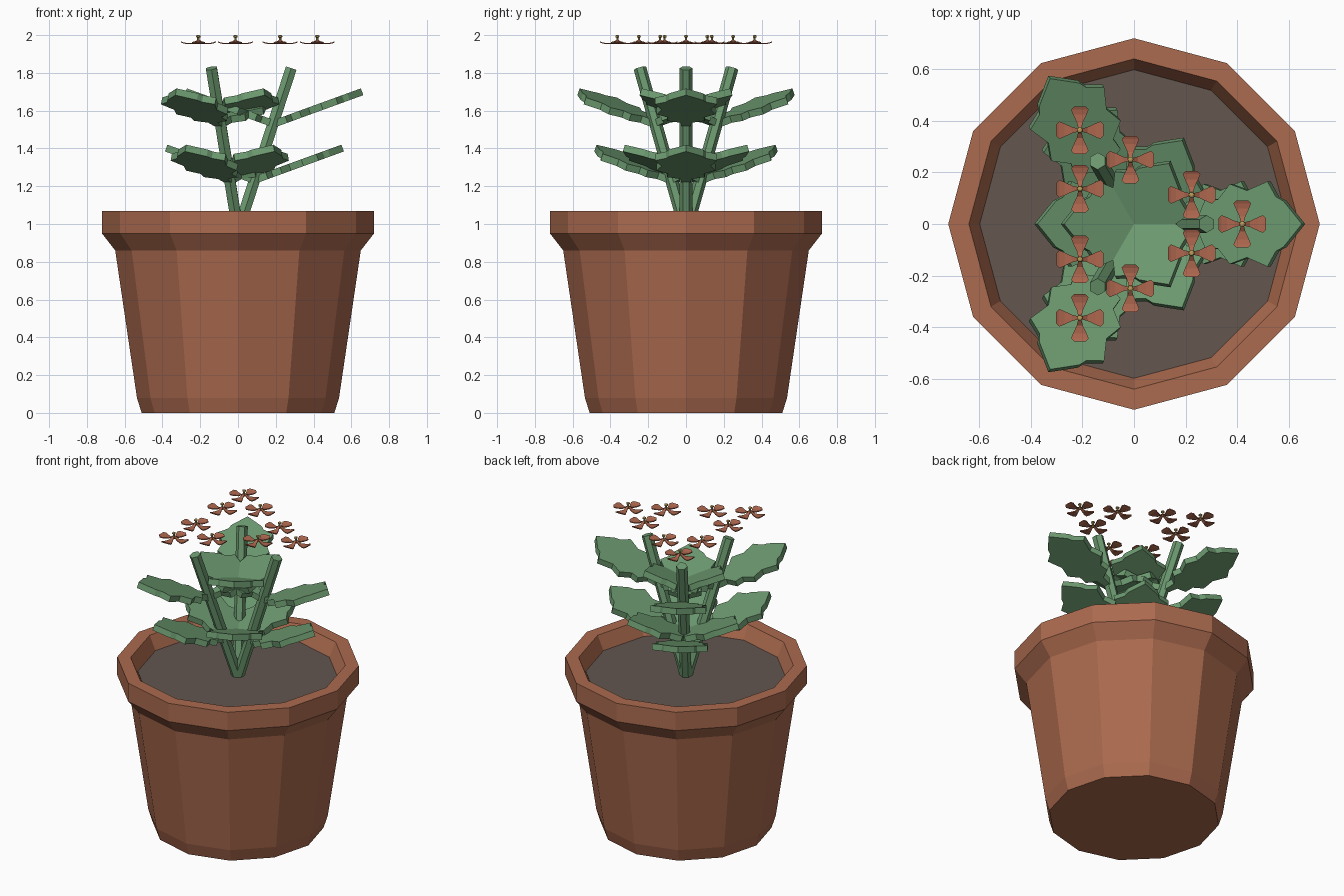
import bpy, bmesh, math
from mathutils import Vector, Matrix

if "Cube" in bpy.data.objects:
    bpy.data.objects.remove(bpy.data.objects["Cube"])


def material(name, rgb):
    m = bpy.data.materials.new(name)
    m.diffuse_color = (*rgb, 1)
    m.use_nodes = True
    m.node_tree.nodes["Principled BSDF"].inputs["Base Color"].default_value = m.diffuse_color
    return m


TERRACOTTA = material("terracotta", (0.41, 0.145, 0.077))
SOIL = material("soil brown", (0.125, 0.094, 0.078))
GREEN = material("leaf green", (0.15, 0.32, 0.16))
PETAL = material("petal rust", (0.42, 0.135, 0.075))
POLLEN = material("pollen yellow", (0.48, 0.34, 0.10))


def finish(name, bm, mat):
    bmesh.ops.recalc_face_normals(bm, faces=bm.faces)
    me = bpy.data.meshes.new(name)
    bm.to_mesh(me)
    bm.free()
    me.materials.append(mat)
    ob = bpy.data.objects.new(name, me)
    bpy.context.collection.objects.link(ob)
    return ob


def lathe(name, profile, sides, mat, closed=False, offset=Vector()):
    """Revolve (radius, z) points; ends are capped unless closed."""
    bm = bmesh.new()
    rings = [[bm.verts.new(offset + Vector((r * math.cos(a), r * math.sin(a), z)))
              for a in (2 * math.pi * i / sides for i in range(sides))]
             for r, z in profile]
    for a, b in zip(rings, rings[1:]):
        for i in range(sides):
            j = (i + 1) % sides
            bm.faces.new((a[i], a[j], b[j], b[i]))
    bm.faces.new(rings[0])
    bm.faces.new(rings[-1])
    return finish(name, bm, mat)


# Pot, with the inside running down to the soil
lathe("pot", [(0.51, 0), (0.535, 0.08), (0.65, 0.86), (0.72, 0.95), (0.72, 1.07),
              (0.64, 1.07), (0.59, 0.96)], 12, TERRACOTTA)
lathe("soil", [(0.588, 0.955), (0.598, 0.98)], 12, SOIL)


def stem(name, az):
    lean = math.atan2(0.285, 0.87)
    bm = bmesh.new()
    length = 0.905
    bmesh.ops.create_cone(bm, cap_ends=True, segments=6, radius1=0.034,
                          radius2=0.034, depth=length)
    bm.transform(Matrix.Rotation(az, 4, 'Z') @ Matrix.Translation((0, 0, 0.965))
                 @ Matrix.Rotation(lean, 4, 'Y') @ Matrix.Translation((0, 0, length / 2)))
    finish(name, bm, GREEN)


# Half outline of the toothed leaf: distance along, half width
LEAF = [(0.0, 0.02), (0.07, 0.03), (0.10, 0.10), (0.15, 0.095), (0.20, 0.155),
        (0.27, 0.13), (0.355, 0.165), (0.39, 0.105), (0.42, 0.09)]


def leaf(name, az, flip, x, z):
    bm = bmesh.new()
    outline = LEAF + [(0.497, 0)] + [(s, -w) for s, w in reversed(LEAF)]
    face = bm.faces.new([bm.verts.new((s, w, -0.019)) for s, w in outline])
    ext = bmesh.ops.extrude_face_region(bm, geom=[face])
    bmesh.ops.translate(bm, vec=(0, 0, 0.038),
                        verts=[v for v in ext["geom"] if isinstance(v, bmesh.types.BMVert)])
    bm.transform(Matrix.Rotation(az, 4, 'Z') @ Matrix.Translation((x, 0, z))
                 @ Matrix.Rotation(flip, 4, 'Z')
                 @ Matrix.Rotation(math.radians(-20), 4, 'Y'))
    finish(name, bm, GREEN)


# Petal stations: distance from centre, half width, height
PETALS = [(0.006, 0.006, 1.974), (0.03, 0.012, 1.959), (0.06, 0.026, 1.958),
          (0.08, 0.034, 1.962), (0.092, 0.022, 1.967)]


def flower(name, centre):
    bm = bmesh.new()
    for k in range(4):
        rot = Matrix.Rotation(k * math.pi / 2, 4, 'Z')
        rows = []
        for r, w, z in PETALS:
            rows.append([bm.verts.new(centre + rot @ Vector((r, s * w, z + dz)))
                         for s, dz in ((-1, 0), (1, 0), (1, -0.006), (-1, -0.006))])
        for a, b in zip(rows, rows[1:]):
            for i in range(4):
                j = (i + 1) % 4
                bm.faces.new((a[i], a[j], b[j], b[i]))
        bm.faces.new(rows[0])
        bm.faces.new(rows[-1])
    finish(name + "_petals", bm, PETAL)
    lathe(name + "_stamen", [(0.006, 1.957), (0.006, 1.986), (0.012, 1.99),
                             (0.011, 1.997), (0.005, 2.0)], 6, POLLEN, offset=centre)


# Three leaning stems, each with two pairs of leaves and three blossoms
for n in range(3):
    az = n * 2 * math.pi / 3
    stem(f"stem_{n}", az)
    for level, (x, z) in {"lower": (0.087, 1.232), "upper": (0.19, 1.53)}.items():
        leaf(f"{level}_outer_leaf_{n}", az, 0, x, z)
        leaf(f"{level}_inner_leaf_{n}", az, math.pi, x, z)
    for k, (x, y) in enumerate([(0.42, 0), (0.223, 0.113), (0.223, -0.113)]):
        flower(f"flower_{n}_{k}", Matrix.Rotation(az, 3, 'Z') @ Vector((x, y, 0)))
